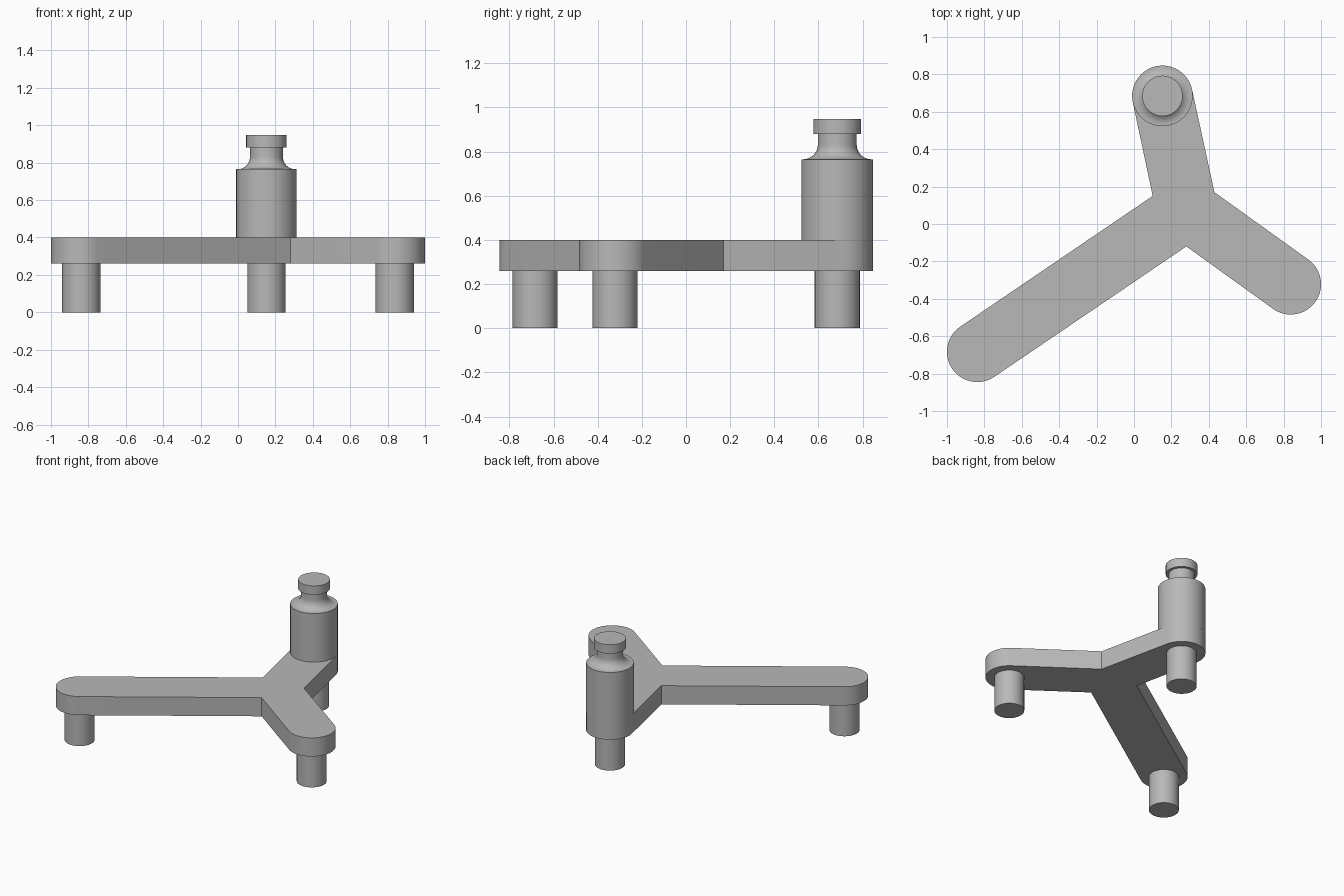
import bpy
import bmesh
from math import acos, atan2, cos, pi, sin, tau
from mathutils import Vector

cube = bpy.data.objects.get("Cube")
if cube:
    bpy.data.objects.remove(cube, do_unlink=True)

# Single plain grey
grey = bpy.data.materials.new("plain grey")
grey.use_nodes = True
colour = (0.48, 0.48, 0.48, 1)
grey.diffuse_color = colour
grey.node_tree.nodes["Principled BSDF"].inputs["Base Color"].default_value = colour

END_R, LEG_R = 0.162, 0.102
PLATE_Z, TOP_Z = 0.26, 0.40
SEGMENTS = 64


def finish(name, bm):
    bmesh.ops.recalc_face_normals(bm, faces=bm.faces)
    mesh = bpy.data.meshes.new(name)
    bm.to_mesh(mesh)
    bm.free()
    mesh.materials.append(grey)
    obj = bpy.data.objects.new(name, mesh)
    bpy.context.collection.objects.link(obj)
    bpy.ops.object.select_all(action="DESELECT")
    obj.select_set(True)
    bpy.context.view_layer.objects.active = obj
    bpy.ops.object.shade_smooth_by_angle(angle=pi / 6)
    return obj


def lathe(name, centre, profile, cap_bottom, cap_top):
    """Turn a (radius, height) profile around a vertical axis."""
    bm = bmesh.new()
    rings = [[bm.verts.new((centre.x + r * cos(tau * i / SEGMENTS),
                            centre.y + r * sin(tau * i / SEGMENTS), z))
              for i in range(SEGMENTS)] for r, z in profile]
    for low, high in zip(rings, rings[1:]):
        for i in range(SEGMENTS):
            j = (i + 1) % SEGMENTS
            bm.faces.new((low[i], low[j], high[j], high[i]))
    if cap_bottom:
        bm.faces.new(rings[0][::-1])
    if cap_top:
        bm.faces.new(rings[-1])
    return finish(name, bm)


def tangent_angle(centre, point, side):
    """Angle on the rounded end where the edge from a notch touches it."""
    d = point - centre
    return atan2(d.y, d.x) + side * acos(END_R / d.length)


# Arm ends counter-clockwise, and the inner corner after each arm
ends = {
    "left": Vector((0.838, -0.322)),
    "back": Vector((0.152, 0.685)),
    "right": Vector((-0.838, -0.683)),
}
notches = [Vector((0.43, 0.17)), Vector((0.10, 0.15)), Vector((0.28, -0.12))]

# Three-armed plate
outline = []
for k, c in enumerate(ends.values()):
    a = tangent_angle(c, notches[k - 1], 1)
    sweep = (tangent_angle(c, notches[k], -1) - a) % tau
    for i in range(33):
        t = a + sweep * i / 32
        outline.append(c + END_R * Vector((cos(t), sin(t))))
    outline.append(notches[k])
bm = bmesh.new()
base = bm.faces.new([bm.verts.new((p.x, p.y, PLATE_Z)) for p in outline])
walls = bmesh.ops.extrude_face_region(bm, geom=[base], use_keep_orig=True)
raised = [g for g in walls["geom"] if isinstance(g, bmesh.types.BMVert)]
bmesh.ops.translate(bm, verts=raised, vec=(0, 0, TOP_Z - PLATE_Z))
finish("three_arm_plate", bm)

# Legs under the arm ends
for side, c in ends.items():
    lathe(side + "_leg", c, [(LEG_R, 0), (LEG_R, PLATE_Z)], True, False)

# Post with coved shoulder, narrow neck and knob
NECK_R, KNOB_R, COVE = 0.088, 0.108, 0.066
SHOULDER_Z, KNOB_Z, POST_Z = 0.765, 0.88, 0.948
cove = [(NECK_R + COVE * (1 - sin(t)), SHOULDER_Z + COVE * (1 - cos(t)))
        for t in (pi / 2 * i / 12 for i in range(13))]
post = [(END_R, TOP_Z), (END_R, SHOULDER_Z)] + cove + [
    (NECK_R, KNOB_Z), (KNOB_R, KNOB_Z), (KNOB_R, POST_Z)]
lathe("post_with_knob", ends["back"], post, False, True)
